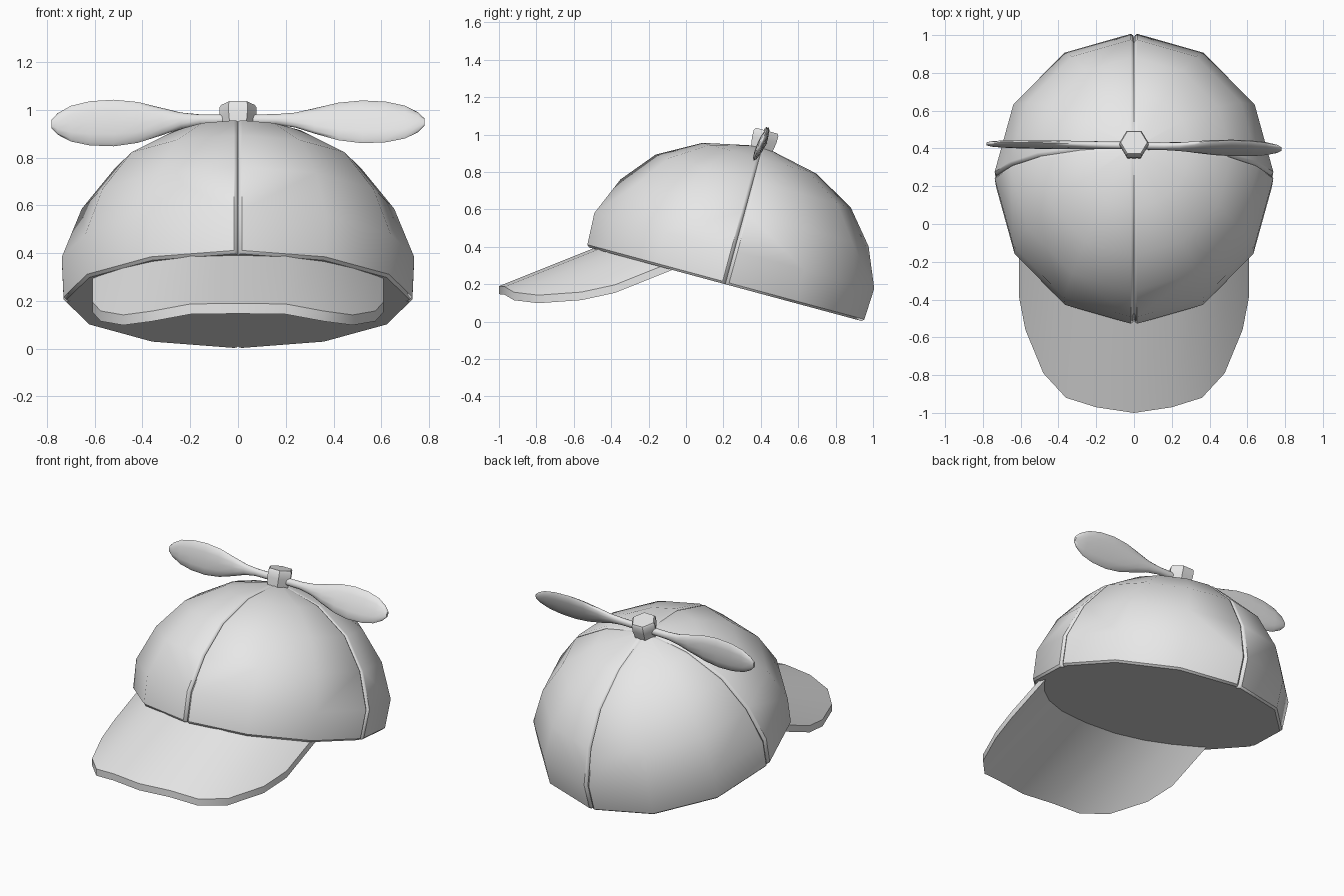
import bpy, bmesh, math
from mathutils import Matrix

if "Cube" in bpy.data.objects:
    bpy.data.objects.remove(bpy.data.objects["Cube"])

# The crown and the propeller share one axis, leaning back 15 degrees
TILT = Matrix.Translation((0, 0.21, 0.2)) @ Matrix.Rotation(math.radians(-15.1), 4, 'X')

grey = bpy.data.materials.new("plain_grey")
grey.diffuse_color = (0.8, 0.8, 0.8, 1)
grey.use_nodes = True
grey.node_tree.nodes["Principled BSDF"].inputs["Base Color"].default_value = grey.diffuse_color


def finish(name, bm, matrix=None, angle=40):
    bmesh.ops.remove_doubles(bm, verts=bm.verts, dist=0.0005)
    bmesh.ops.recalc_face_normals(bm, faces=bm.faces)
    if matrix:
        bm.transform(matrix)
    mesh = bpy.data.meshes.new(name)
    bm.to_mesh(mesh)
    bm.free()
    mesh.materials.append(grey)
    obj = bpy.data.objects.new(name, mesh)
    bpy.context.collection.objects.link(obj)
    bpy.ops.object.select_all(action='DESELECT')
    obj.select_set(True)
    bpy.context.view_layer.objects.active = obj
    bpy.ops.object.shade_smooth_by_angle(angle=math.radians(angle))
    return obj


def skin(bm, rows, closed=False):
    """Join neighbouring rows of points with quads."""
    rows = [[bm.verts.new(p) for p in row] for row in rows]
    for a, b in zip(rows, rows[1:]):
        n = len(a)
        for i in range(n if closed else n - 1):
            j = (i + 1) % n
            bm.faces.new((a[i], a[j], b[j], b[i]))
    return rows


# Crown: four panels with sunken seams, flat underneath
PROFILE = [(0.755, 0.0), (0.767, 0.012), (0.775, 0.185), (0.687, 0.395),
           (0.54, 0.572), (0.315, 0.698), (0.05, 0.755)]
WIDTH = 0.952
SEAM = [(0.0, 0.022), (0.006, 0.007), (0.018, 0.0)]    # offset from seam, depth


def panel_row(r, z, sx, sy):
    pts = []
    for off, sink in SEAM:
        pts.append((off, r - sink))
    for a in (30, 60):
        pts.append((r * math.sin(math.radians(a)), r * math.cos(math.radians(a))))
    for off, sink in reversed(SEAM):
        pts.append((r - sink, off))
    return [(sx * x * WIDTH, sy * y, z) for x, y in pts]


bm = bmesh.new()
for sx in (1, -1):
    for sy in (1, -1):
        rows = skin(bm, [panel_row(r, z, sx, sy) for r, z in PROFILE])
        bm.faces.new(rows[0] + [bm.verts.new((0, 0, 0))])
        bm.faces.new(rows[-1] + [bm.verts.new((0, 0, 0.757))])
finish("crown", bm, TILT)

# Brim: arched sheet sloping forward, its inner edge buried in the crown
OUTER = [(0, -1.0), (0.2, -0.97), (0.36, -0.92), (0.48, -0.79), (0.575, -0.56), (0.61, -0.38)]
THICK = 0.043


def brim_z(x, y):
    return 0.19 + 0.4 * (y + 1) - 0.83 * abs(x) ** 2.5


def brim_section(x, y0):
    y1 = (0.83 * abs(x) ** 2.5 - 0.333) / 0.67 + 0.07
    z0, z1 = brim_z(x, y0), brim_z(x, y1)
    return [(x, y0, z0), (x, y1, z1), (x, y1, z1 - THICK), (x, y0, z0 - THICK)]


bm = bmesh.new()
outline = [(-x, y) for x, y in reversed(OUTER[1:])] + OUTER
rows = skin(bm, [brim_section(x, y) for x, y in outline], closed=True)
bm.faces.new(rows[0])
bm.faces.new(rows[-1])
finish("brim", bm)

# Propeller hub: six-sided post with softened rim
bm = bmesh.new()
hub = [(0.066, 0.735), (0.078, 0.8), (0.078, 0.838), (0.07, 0.85)]
rows = skin(bm, [[(r * math.cos(i * math.pi / 3), r * math.sin(i * math.pi / 3), z)
                  for i in range(6)] for r, z in hub], closed=True)
bm.faces.new(rows[0])
bm.faces.new(rows[-1])
finish("propeller_hub", bm, TILT)

# Propeller blades: x, height, half chord, half thickness
BLADE = [(0.04, 0.786, 0.022, 0.02), (0.16, 0.786, 0.023, 0.02), (0.24, 0.783, 0.034, 0.021),
         (0.32, 0.779, 0.058, 0.022), (0.42, 0.776, 0.086, 0.021), (0.52, 0.774, 0.098, 0.02),
         (0.62, 0.773, 0.093, 0.019), (0.7, 0.772, 0.075, 0.017), (0.755, 0.771, 0.045, 0.014),
         (0.78, 0.771, 0.018, 0.008)]
PITCH = math.radians(9)
for side, s in (("right", 1), ("left", -1)):
    bm = bmesh.new()
    rows = []
    for x, h, chord, thick in BLADE:
        row = []
        for i in range(12):
            a = i * math.pi / 6
            c, t = chord * math.cos(a), thick * math.sin(a)
            y = c * math.sin(PITCH) + t * math.cos(PITCH) - 0.018 * x
            z = c * math.cos(PITCH) - t * math.sin(PITCH) + h
            row.append((s * x, s * y, z))
        rows.append(row)
    loops = skin(bm, rows, closed=True)
    bm.faces.new(loops[0])
    bm.faces.new(loops[-1])
    finish("propeller_blade_" + side, bm, TILT, 60)
